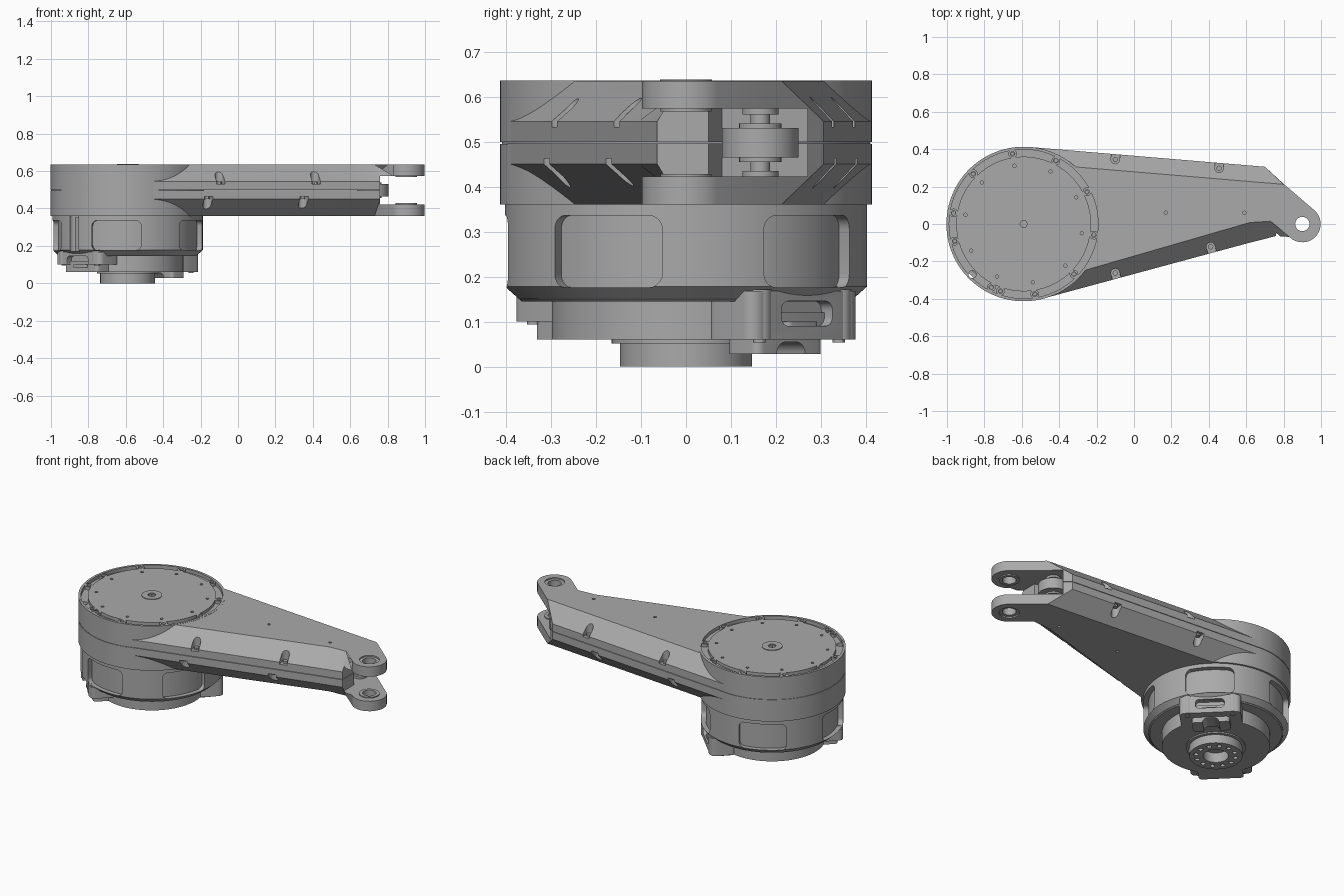
import bpy, bmesh, math
from mathutils import Matrix, Vector

cube = bpy.data.objects.get("Cube")
if cube:
    bpy.data.objects.remove(cube)

metal = bpy.data.materials.new("machined grey")
metal.use_nodes = True
GREY = (0.4, 0.4, 0.4, 1)
metal.diffuse_color = GREY
metal.node_tree.nodes["Principled BSDF"].inputs["Base Color"].default_value = GREY

CX = -0.59            # drum axis
EYE = (0.9, 0.0)      # fork eye axis
SEAM = 0.4975
parts = []


def finish(name, bm, cutter=False):
    bmesh.ops.remove_doubles(bm, verts=bm.verts, dist=1e-5)
    bmesh.ops.recalc_face_normals(bm, faces=bm.faces)
    me = bpy.data.meshes.new(name)
    bm.to_mesh(me)
    bm.free()
    ob = bpy.data.objects.new(name, me)
    bpy.context.collection.objects.link(ob)
    if cutter:
        ob.hide_render = True
    else:
        me.materials.append(metal)
        parts.append(ob)
    return ob


def loft(name, rings, cutter=False, closed=False):
    """Skin equal-length rings; cap the ends unless closed on itself."""
    bm = bmesh.new()
    loops = [[bm.verts.new(p) for p in r] for r in rings]
    n = len(loops[0])
    pairs = list(zip(loops, loops[1:])) + ([(loops[-1], loops[0])] if closed else [])
    for a, b in pairs:
        for i in range(n):
            j = (i + 1) % n
            quad = [a[i], a[j], b[j], b[i]]
            if len({tuple(round(c, 5) for c in v.co) for v in quad}) > 2:
                bm.faces.new(quad)
    if not closed:
        bm.faces.new(loops[0])
        bm.faces.new(loops[-1])
    return finish(name, bm, cutter)


def lathe(name, profile, at=(CX, 0), n=96, cutter=False, closed=False):
    rings = [[(at[0] + r * math.cos(math.tau * i / n), at[1] + r * math.sin(math.tau * i / n), z)
              for i in range(n)] for r, z in profile]
    return loft(name, rings, cutter, closed)


def rod(name, at, r, z0, z1, n=24, cutter=False):
    return lathe(name, [(r, z0), (r, z1)], at, n, cutter)


def tube(name, at, r_in, r_out, z0, z1, n=32):
    return lathe(name, [(r_in, z0), (r_out, z0), (r_out, z1), (r_in, z1)], at, n, closed=True)


def prism(name, pts, z0, z1, mat=None, cutter=False):
    mat = mat or Matrix()
    return loft(name, [[mat @ Vector((x, y, z)) for x, y in pts] for z in (z0, z1)], cutter)


def rounded(w, h, r, cx=0, cy=0):
    return [(cx + sx * (w / 2 - r) + r * math.cos(a), cy + sy * (h / 2 - r) + r * math.sin(a))
            for q, (sx, sy) in enumerate([(1, 1), (-1, 1), (-1, -1), (1, -1)])
            for a in [math.radians(90 * q + 18 * k) for k in range(6)]]


def radial(deg):
    return Matrix.Translation((CX, 0, 0)) @ Matrix.Rotation(math.radians(deg), 4, 'Z')


# frame whose local z points outward and local y points up
OUT = Matrix(((0, 0, 1, 0), (1, 0, 0, 0), (0, 1, 0, 0), (0, 0, 0, 1)))


def polar(r, deg):
    return CX + r * math.cos(math.radians(deg)), r * math.sin(math.radians(deg))


def cut(ob, cutters):
    for c in cutters:
        m = ob.modifiers.new("cut", 'BOOLEAN')
        m.operation, m.solver, m.object = 'DIFFERENCE', 'EXACT', c
    dg = bpy.context.evaluated_depsgraph_get()
    me = bpy.data.meshes.new_from_object(ob.evaluated_get(dg))
    ob.modifiers.clear()
    ob.data = me
    for c in cutters:
        bpy.data.objects.remove(c)


RIM_ANGLES = [27 + 36 * k for k in range(10)]

# Upper drum: cover disc, recessed bolt ring, thin lip and seam groove
drum = lathe("drum", [(0, .36), (.413, .36), (.413, .495), (.409, .495), (.409, .499), (.413, .499),
                      (.413, .636), (.398, .636), (.398, .615), (.36, .615), (.36, .634), (0, .634)], n=128)
cut(drum, [rod("cut", polar(.315, a), .009, .62, .7, 12, True) for a in RIM_ANGLES]
    + [rod("cut", (CX, 0), .02, .6, .7, 6, True), rod("cut", polar(.385, 224.5), .02, .3, .7, 24, True)])
tube("centre_cap", (CX, 0), .022, .058, .62, .638)
for a in RIM_ANGLES + [194, 251]:
    if a != 207:
        tube("rim_boss", polar(.38, a), .012, .023, .612, .634, 20)
        rod("rim_screw", polar(.38, a), .012, .612, .624, 6)

# Tapered arm, two mirrored halves with chamfered edges
eye_arc = [(EYE[0] + .098 * math.cos(math.radians(a)), .098 * math.sin(math.radians(a)))
           for a in range(-135, 50, 12)]
outer = [(-.48, -.397), (.6, -.105), (.76, -.064)] + eye_arc + [(.805, .21), (.7, .306), (-.55, .411)]
inner = [(-.48, -.31), (.62, .008), (.73, .015)] + eye_arc + [(.805, .21), (.8, .212), (-.55, .325)]


def arm_half(name, flip, shift):
    def lift(z):
        return 2 * SEAM - z if flip else z

    arm = loft(name, [[(x, y, lift(z)) for x, y in ring]
                      for ring, z in ((outer, SEAM + .0015), (outer, .545), (inner, .635))])
    gap = [(.76, -.3), (.76, .05), (.64, .08), (.6, .27), (1.2, .27), (1.2, -.3)]
    cutters = [rod("cut", (CX, 0), .405, .2, .8, 128, True),
               prism("cut", gap, .422, .574, cutter=True),
               rod("cut", EYE, .056, .2, .8, 40, True)]
    # screw slots open to the chamfered sides
    for x, y, turn in ((-.1, -.262, -75), (.41, -.122, -75), (-.1, .345, 85), (.455, .298, 85)):
        m = Matrix.Translation((x + shift, y + shift * (.27 if y < 0 else -.084), 0))
        m = m @ Matrix.Rotation(math.radians(turn), 4, 'Z')
        z0, z1 = sorted((lift(.532), lift(.7)))
        cutters.append(prism("cut", rounded(.15, .046, .022, .052), z0, z1, m, True))
        rod("arm_screw", m.translation[:2], .014, *sorted((lift(.53), lift(.545))), 12)
    # pin holes on the flat face
    for x in (.17, .59):
        cutters.append(rod("cut", (x, .06), .009, *sorted((lift(.61), lift(.7))), 12, True))
    cut(arm, cutters)


arm_half("arm_upper", False, 0)
arm_half("arm_lower", True, -.065)

# Fork eye bushings and the idler roller in the fork cavity
for z0, z1 in ((.368, .428), (.567, .627)):
    tube("eye_bushing", EYE, .038, .057, z0, z1, 40)
tube("idler_roller", (.72, .165), .045, .085, .465, .53, 48)
tube("idler_bearing", (.72, .165), .02, .047, .455, .54, 32)
rod("idler_axle", (.72, .165), .022, .41, .585)
for z0, z1 in ((.41, .435), (.56, .585)):
    rod("idler_boss", (.72, .165), .04, z0, z1)

# Lower housing shell with five rounded windows over an inner core
housing = lathe("lower_housing", [(0, .06), (.298, .06), (.298, .145), (.365, .145),
                                  (.402, .178), (.402, .361), (0, .361)], n=128)
cut(housing, [prism("cut", rounded(.268, .16, .03, 0, .256), .25, .5, radial(-27 + 72 * k) @ OUT, True)
              for k in range(5)]
    + [rod("cut", polar(.395, 224.5), .032, .17, .5, 24, True)])
rod("housing_core", (CX, 0), .372, .15, .355, 128)

# Output flange with bore and bolt circle
flange = tube("output_flange", (CX, 0), .07, .147, 0, .07, 64)
cut(flange, [rod("cut", polar(.11, 30 * k), .013, -.1, .03, 16, True) for k in range(12)])
tube("flange_collar", (CX, 0), .12, .165, .052, .065, 64)

# Two opposite connector blocks under the housing
for deg, low in ((45, .06), (225, .1)):
    m = radial(deg)
    block = prism("connector_block", rounded(.15, .34, .03, .305), low, .168, m)
    cut(block, [prism("cut", rounded(.16, .055, .02, 0, .118), .345, .5, m @ OUT, True)])
    prism("connector_base", rounded(.13, .25, .02, .29), .06, .12, m)
    prism("connector_shelf", rounded(.07, .1, .015, .335), .085, .1, m)
    for s in (-1, 1):
        at = m @ Vector((.355, s * .125, 0))
        rod("connector_post", at[:2], .028, low, .172)
        rod("connector_screw", at[:2], .014, low - .006, .178, 12)

# Arched cable clip below the first connector
m = radial(45)
clip = prism("cable_clip", rounded(.1, .21, .02, .28), .028, .065, m)
cut(clip, [prism("cut", rounded(.09, .06, .028, 0, .025), .2, .5, m @ OUT, True)])

# Smooth round surfaces, keep machined edges crisp
bpy.ops.object.select_all(action='DESELECT')
for ob in parts:
    ob.select_set(True)
bpy.context.view_layer.objects.active = parts[0]
bpy.ops.object.shade_smooth_by_angle(angle=math.radians(30))
